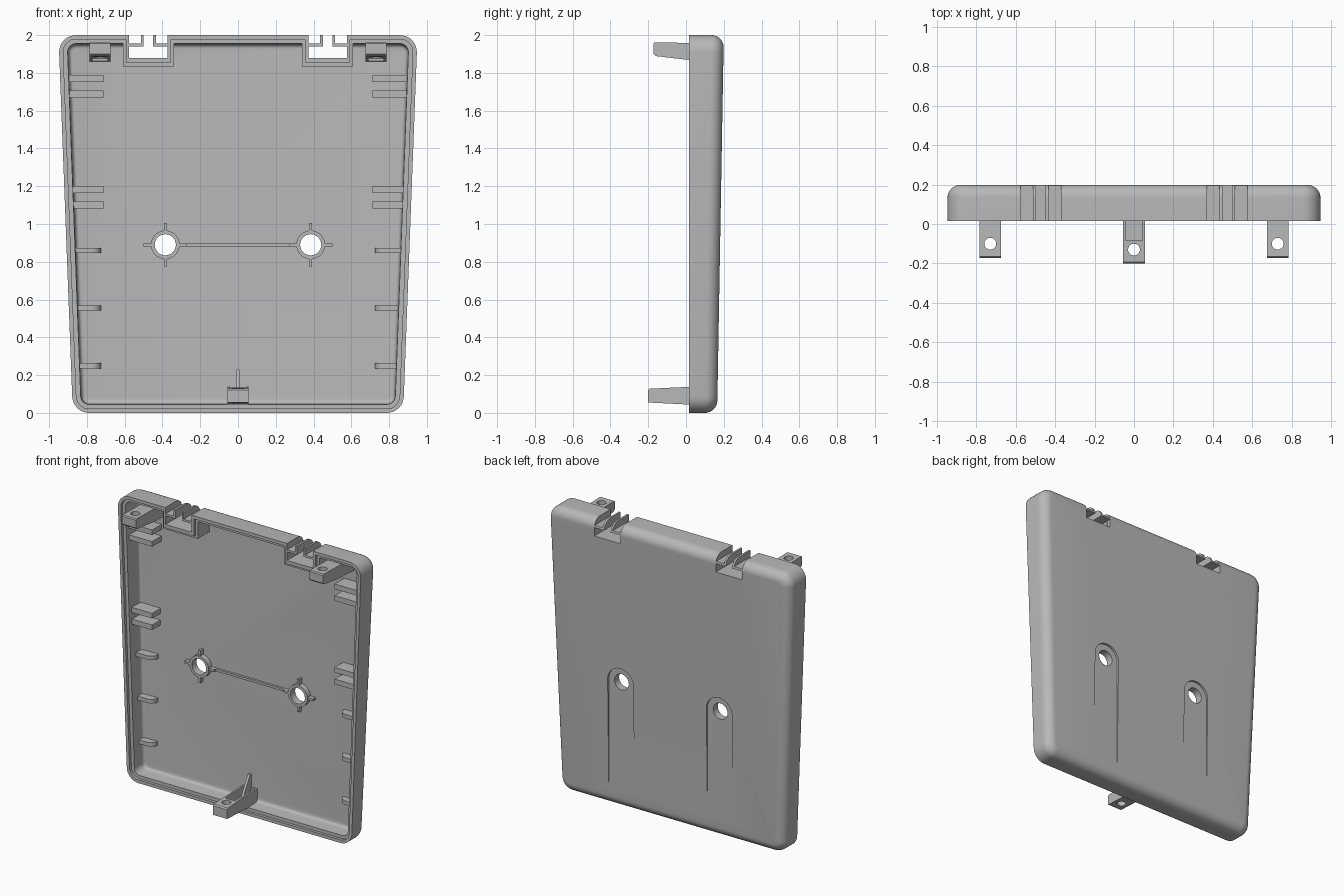
import bpy, bmesh
from math import sin, cos, pi, radians

if "Cube" in bpy.data.objects:
    bpy.data.objects.remove(bpy.data.objects["Cube"])

grey = bpy.data.materials.new("plain grey plastic")
grey.use_nodes = True
COLOUR = (0.48, 0.48, 0.48, 1)
grey.diffuse_color = COLOUR
grey.node_tree.nodes["Principled BSDF"].inputs["Base Color"].default_value = COLOUR

RIM, R, EDGE, FLOOR = 0.015, 0.09, 0.065, 0.03


def back(z):
    """Depth of the sloping back face at height z."""
    return 0.165 + 0.0175 * z


def half_width(z):
    return 0.878 + 0.035 * z


def finish(name, bm):
    bmesh.ops.recalc_face_normals(bm, faces=bm.faces)
    mesh = bpy.data.meshes.new(name)
    bm.to_mesh(mesh)
    bm.free()
    mesh.materials.append(grey)
    obj = bpy.data.objects.new(name, mesh)
    bpy.context.collection.objects.link(obj)
    return obj


def prism(name, points, axis, a, b):
    """Extrude a closed profile along x, y or z; points use the other two axes in order."""
    bm = bmesh.new()
    i = "xyz".index(axis)
    rings = []
    for t in (a, b):
        ring = []
        for p in points:
            co = list(p)
            co.insert(i, t)
            ring.append(bm.verts.new(co))
        rings.append(ring)
        bm.faces.new(ring)
    n = len(points)
    for k in range(n):
        m = (k + 1) % n
        bm.faces.new((rings[0][k], rings[0][m], rings[1][m], rings[1][k]))
    return finish(name, bm)


def box(name, x, y, z):
    x, z = sorted(x), sorted(z)
    return prism(name, [(x[0], z[0]), (x[1], z[0]), (x[1], z[1]), (x[0], z[1])], "y", *y)


def circle(u, v, r, n=32):
    return [(u + r * cos(2 * pi * k / n), v + r * sin(2 * pi * k / n)) for k in range(n)]


def boolean(obj, tool, operation="DIFFERENCE"):
    """Apply a boolean and throw the tool away."""
    mod = obj.modifiers.new("bool", "BOOLEAN")
    mod.object, mod.operation, mod.solver = tool, operation, "EXACT"
    tool.hide_render = True
    dg = bpy.context.evaluated_depsgraph_get()
    dg.update()
    mesh = bpy.data.meshes.new_from_object(obj.evaluated_get(dg))
    obj.modifiers.clear()
    obj.data = mesh
    bpy.data.objects.remove(tool)


# Tray: rings from the back face, round the edge, over the stepped rim and down to the floor
def outline(inset):
    pts = []
    centres = [(1, 2 - R), (-1, 2 - R), (-1, R), (1, R)]
    for q, (side, z) in enumerate(centres):
        x = side * ((0.947 if z > 1 else 0.878) - R)
        for k in range(9):
            a = pi / 2 * (q + k / 8)
            pts.append((x + (R - inset) * cos(a), z + (R - inset) * sin(a)))
    return pts


def arc(k, n=8):
    return pi / 2 * k / n


levels = [(EDGE * (1 - sin(arc(k))), True, EDGE * (1 - cos(arc(k)))) for k in range(9)]
levels += [(0, False, RIM), (0.022, False, RIM), (0.022, False, 0.035), (0.045, False, 0.035)]
levels += [(0.05 + 0.02 * (1 - cos(arc(k, 4))), True, FLOOR + 0.02 * (1 - sin(arc(k, 4))))
           for k in range(5)]
bm = bmesh.new()
rings = []
for inset, from_back, d in levels:
    rings.append([bm.verts.new((x, back(z) - d if from_back else d, z))
                  for x, z in outline(inset)])
for lo, hi in zip(rings, rings[1:]):
    for k in range(len(lo)):
        m = (k + 1) % len(lo)
        bm.faces.new((lo[k], lo[m], hi[m], hi[k]))
bm.faces.new(rings[0])
bm.faces.new(rings[-1])
shell = finish("tray_shell", bm)

HX, HZ = 0.385, 0.89
for s in (-1, 1):
    # Framed cable notch in the top edge
    boolean(shell, box("frame", (s * 0.338, s * 0.61), (0.0355, 0.168), (1.835, 1.97)), "UNION")
    boolean(shell, box("lip", (s * 0.355, s * 0.592), (0.0155, 0.16), (1.855, 1.985)), "UNION")
    for x0, x1, z0, z1 in ((0.372, 0.576, 1.88, 1.94), (0.372, 0.435, 1.955, 2.1),
                           (0.449, 0.499, 1.92, 2.1), (0.513, 0.576, 1.955, 2.1)):
        boolean(shell, box("notch", (s * x0, s * x1), (-0.1, 0.3), (z0, z1)))

    # Wall mount hole with collar inside and arched recess on the back
    boolean(shell, prism("collar", circle(s * HX, HZ, 0.076), "y", 0.115, 0.16), "UNION")
    arch = [(s * HX + 0.1 * cos(pi * k / 24), HZ + 0.1 * sin(pi * k / 24)) for k in range(25)]
    arch += [(s * HX - 0.1, -0.1), (s * HX + 0.1, -0.1)]
    boolean(shell, prism("recess", arch, "y", 0.167, 0.3))
    boolean(shell, prism("hole", circle(s * HX, HZ, 0.056), "y", -0.1, 0.3))

# Small ribs around the collars and the long rib joining them
for s, side in ((-1, "right"), (1, "left")):
    cx = s * HX
    for d in (-1, 1):
        box(f"{side}_collar_rib", (cx + d * 0.07, cx + d * 0.115), (0.12, 0.16),
            (HZ - 0.008, HZ + 0.008))
        box(f"{side}_collar_rib", (cx - 0.008, cx + 0.008), (0.12, 0.16),
            (HZ + d * 0.07, HZ + d * 0.115))
box("joining_rib", (-0.312, 0.312), (0.135, 0.16), (HZ - 0.008, HZ + 0.008))

# Side ribs: two pairs of guides and three single ribs on each wall
for s, side in ((-1, "right"), (1, "left")):
    for z in (1.77, 1.688, 1.182, 1.1):
        box(f"{side}_guide_rib", (s * 0.712, s * (half_width(z) - 0.03)),
            (0.06, back(z) - 0.015), (z - 0.018, z + 0.018))
    for z in (0.86, 0.555, 0.25):
        end = back(z) - 0.015
        w = half_width(z) - 0.03
        curve = [(s * (0.725 + 0.05 * (1 - cos(arc(k)))), 0.14 - 0.05 * sin(arc(k)))
                 for k in range(9)]
        prism(f"{side}_single_rib", curve + [(s * w, 0.09), (s * w, end), (s * 0.725, end)],
              "z", z - 0.014, z + 0.014)

# Upper screw tabs, hollow underneath
for s, side in ((-1, "right"), (1, "left")):
    x = s * 0.73
    tab = prism(f"{side}_upper_tab", [(-0.172, 1.9), (-0.16, 1.889), (0.0, 1.87), (0.18, 1.86),
                                      (0.18, 1.955), (-0.166, 1.962), (-0.172, 1.955)],
                "x", x - 0.055, x + 0.055)
    boolean(tab, prism("screw_hole", circle(x, -0.1, 0.03, 24), "z", 1.7, 2.1))
    boolean(tab, box("hollow", (x - 0.04, x + 0.04), (-0.05, 0.15), (1.8, 1.89)))

# Lower screw tab with a channel on top and a gusset behind
tab = prism("lower_tab", [(-0.2, 0.055), (0.0, 0.045), (0.155, 0.04), (0.155, 0.14),
                          (0.0, 0.137), (-0.192, 0.128), (-0.2, 0.12)], "x", -0.055, 0.055)
boolean(tab, prism("screw_hole", circle(0, -0.13, 0.03, 24), "z", -0.1, 0.3))
boolean(tab, box("channel", (-0.042, 0.042), (-0.083, 0.13), (0.075, 0.3)))
prism("lower_gusset", [(0.03, 0.07), (0.155, 0.07), (0.155, 0.23), (0.12, 0.23), (0.08, 0.16)],
      "x", -0.009, 0.009)

# Smooth rounded edges, keep hard corners sharp
for obj in bpy.context.collection.objects:
    if obj.type == "MESH" and grey.name in obj.data.materials:
        obj.data.shade_smooth()
        obj.data.set_sharp_from_angle(angle=radians(30))
